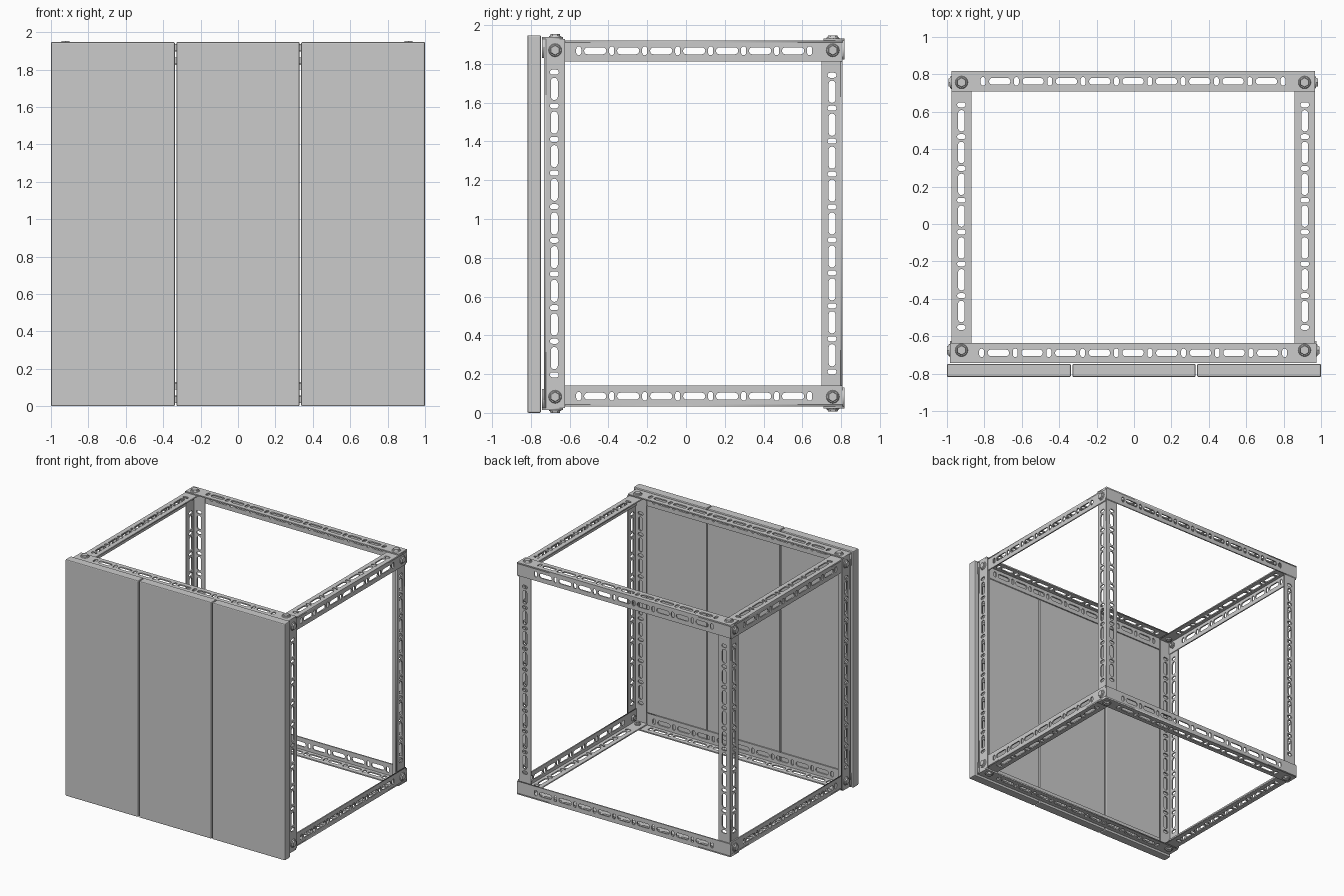
import bpy, bmesh, math
from mathutils import Matrix, Vector

if "Cube" in bpy.data.objects:
    bpy.data.objects.remove(bpy.data.objects["Cube"])

W, T = 0.108, 0.01      # flange width and sheet thickness
CX = -0.005             # frame sits slightly left of the panels


def finish(name, bm):
    bmesh.ops.remove_doubles(bm, verts=bm.verts, dist=0.00005)
    bmesh.ops.recalc_face_normals(bm, faces=bm.faces)
    me = bpy.data.meshes.new(name)
    bm.to_mesh(me)
    bm.free()
    ob = bpy.data.objects.new(name, me)
    bpy.context.collection.objects.link(ob)
    return ob


def obround(cx, cy, lx, ly, n=6):
    # rounded slot outline, long along x or along y
    r = min(lx, ly) / 2
    dx, dy = lx / 2 - r, ly / 2 - r
    pts = []
    for half in (0, 1):
        s = 1 if half == 0 else -1
        start = (-math.pi / 2 if dx >= dy else 0) + half * math.pi
        for i in range(n + 1):
            a = start + math.pi * i / n
            pts.append((cx + s * dx + r * math.cos(a), cy + s * dy + r * math.sin(a)))
    return pts


def flange_mesh(length, y0):
    # perforated strip: alternating long slots and short cross slots
    loops = [[(0, y0), (length, y0), (length, W), (0, W)]]
    m = 0.17
    n = round((length - 2 * m) / 0.175)
    p = (length - 2 * m) / n
    for i in range(n + 1):
        loops.append(obround(m + i * p, W / 2, 0.026, 0.046))
        if i < n:
            loops.append(obround(m + (i + 0.5) * p, W / 2, 0.115, 0.036))
    cu = bpy.data.curves.new("strip", 'CURVE')
    cu.dimensions, cu.fill_mode, cu.extrude = '2D', 'BOTH', T / 2
    for pts in loops:
        sp = cu.splines.new('POLY')
        sp.points.add(len(pts) - 1)
        for q, (x, y) in zip(sp.points, pts):
            q.co = (x, y, 0, 1)
        sp.use_cyclic_u = True
    ob = bpy.data.objects.new("strip", cu)
    bpy.context.collection.objects.link(ob)
    dg = bpy.context.evaluated_depsgraph_get()
    me = bpy.data.meshes.new_from_object(ob.evaluated_get(dg))
    bpy.data.objects.remove(ob)
    bpy.data.curves.remove(cu)
    return me


def angle_bar(name, origin, axis, length, u, v):
    # L-section: one flange spreads along u, the other along v
    axis, u, v = Vector(axis), Vector(u), Vector(v)
    bm = bmesh.new()
    for a, b, y0 in ((u, v, 0), (v, u, T)):
        me = flange_mesh(length, y0)
        m = Matrix((axis, a, b)).transposed().to_4x4()
        m.translation = Vector(origin) + b * T / 2
        me.transform(m)
        bm.from_mesh(me)
        bpy.data.meshes.remove(me)
    return finish(name, bm)


def bolt(name, loc, d):
    # flanged hex head outside, shank and nut inside
    bm = bmesh.new()
    parts = ((16, 0.034, 0.030, 0.0, 0.006), (6, 0.027, 0.024, 0.006, 0.016),
             (12, 0.014, 0.014, -0.045, 0.0), (6, 0.026, 0.026, -0.036, -0.021))
    for seg, r1, r2, z0, z1 in parts:
        bmesh.ops.create_cone(bm, cap_ends=True, segments=seg, radius1=r1, radius2=r2,
                              depth=z1 - z0, matrix=Matrix.Translation((0, 0, (z0 + z1) / 2)))
    ob = finish(name, bm)
    ob.location = loc
    ob.rotation_euler = Vector(d).to_track_quat('Z', 'Y').to_euler()
    return ob


# front panels
for i, label in enumerate(("left", "middle", "right")):
    x0 = -1 + i * 2 / 3 + (0.004 if i else 0)
    x1 = -1 + (i + 1) * 2 / 3 - (0.004 if i < 2 else 0)
    bm = bmesh.new()
    bmesh.ops.create_cube(bm, size=1, matrix=Matrix.Translation(((x0 + x1) / 2, -0.783, 0.9735))
                          @ Matrix.Diagonal((x1 - x0, 0.07, 1.947, 1)))
    ob = finish("front_panel_" + label, bm)
    bv = ob.modifiers.new("edge_round", 'BEVEL')
    bv.width, bv.segments = 0.007, 2

# cross bars along the width
for zs, label in ((-1, "bottom"), (1, "top")):
    zf = 1.937 if zs > 0 else 0.016
    zb = 1.931 if zs > 0 else 0.022
    angle_bar("front_bar_" + label, (CX - 0.98, -0.743, zf), (1, 0, 0), 1.96, (0, 1, 0), (0, 0, -zs))
    angle_bar("back_bar_" + label, (CX - 0.972, 0.817, zb), (1, 0, 0), 1.944, (0, -1, 0), (0, 0, -zs))

for s, side in ((-1, "left"), (1, "right")):
    # upright posts
    angle_bar("front_post_" + side, (CX + s * 0.98, -0.733, 0.026), (0, 0, 1), 1.901,
              (-s, 0, 0), (0, 1, 0))
    angle_bar("back_post_" + side, (CX + s * 0.962, 0.807, 0.042), (0, 0, 1), 1.869,
              (-s, 0, 0), (0, -1, 0))
    for zs, label in ((-1, "bottom"), (1, "top")):
        # side bars
        zc = 1.921 if zs > 0 else 0.032
        angle_bar(f"side_bar_{label}_{side}", (CX + s * 0.972, -0.723, zc), (0, 1, 0), 1.53,
                  (-s, 0, 0), (0, 0, -zs))
        # corner bolts
        zm = 1.87 if zs > 0 else 0.083
        for y, xo, zo, end in ((-0.675, 0.98, 1.937, "front"), (0.757, 0.972, 1.931, "back")):
            ztop = zo if zs > 0 else 1.953 - zo
            bolt(f"side_bolt_{end}_{label}_{side}", (CX + s * xo, y, zm), (s, 0, 0))
            bolt(f"{label}_bolt_{end}_{side}", (CX + s * 0.917, y, ztop), (0, 0, zs))
